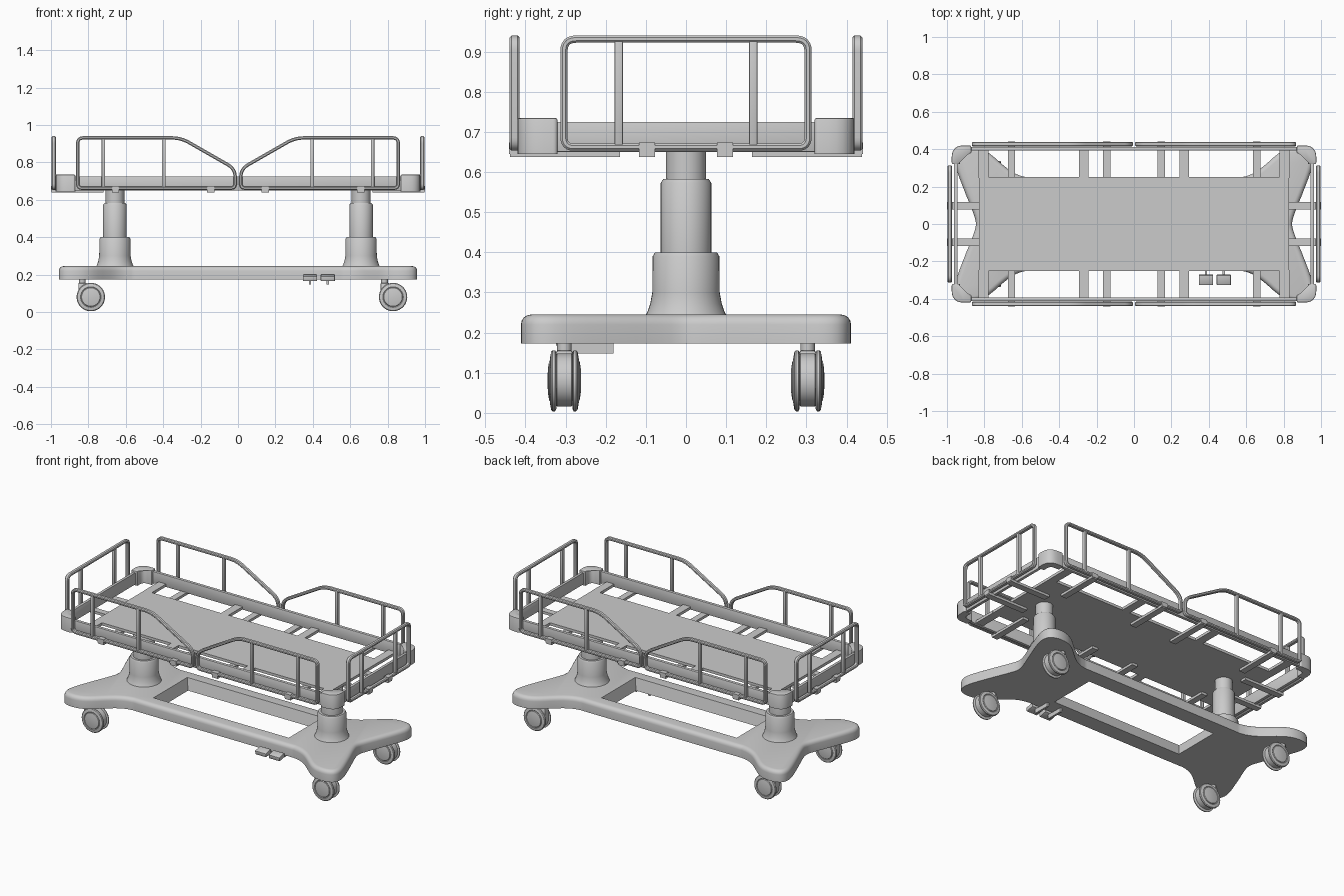
import bpy, bmesh, math
from mathutils import Vector, Matrix

if "Cube" in bpy.data.objects:
    bpy.data.objects.remove(bpy.data.objects["Cube"])

S = (-1, 1)


def finish(name, bm):
    bmesh.ops.recalc_face_normals(bm, faces=bm.faces)
    me = bpy.data.meshes.new(name)
    bm.to_mesh(me)
    bm.free()
    ob = bpy.data.objects.new(name, me)
    bpy.context.collection.objects.link(ob)
    smooth(ob)
    return ob


def smooth(ob):
    bpy.ops.object.select_all(action='DESELECT')
    ob.select_set(True)
    bpy.context.view_layer.objects.active = ob
    bpy.ops.object.shade_smooth_by_angle(angle=math.radians(35))


def box(name, x0, x1, y0, y1, z0, z1, bevel=0, tilt=0):
    bm = bmesh.new()
    bmesh.ops.create_cube(bm, size=1)
    bmesh.ops.scale(bm, verts=bm.verts, vec=(abs(x1 - x0), abs(y1 - y0), abs(z1 - z0)))
    if bevel:
        bmesh.ops.bevel(bm, geom=bm.edges[:], offset=bevel, segments=2, profile=0.5, affect='EDGES')
    bmesh.ops.rotate(bm, verts=bm.verts, matrix=Matrix.Rotation(tilt, 3, 'X'))
    bmesh.ops.translate(bm, verts=bm.verts, vec=((x0 + x1) / 2, (y0 + y1) / 2, (z0 + z1) / 2))
    return finish(name, bm)


def prism(name, pts, z0, z1, bevel, seg=4):
    """Extruded outline with a rounded top edge."""
    bm = bmesh.new()
    bot = [bm.verts.new((x, y, z0)) for x, y in pts]
    top = [bm.verts.new((x, y, z1)) for x, y in pts]
    n = len(pts)
    bm.faces.new(bot)
    cap = bm.faces.new(top)
    for i in range(n):
        j = (i + 1) % n
        bm.faces.new((bot[i], bot[j], top[j], top[i]))
    bmesh.ops.recalc_face_normals(bm, faces=bm.faces)
    bmesh.ops.bevel(bm, geom=cap.edges[:], offset=bevel, segments=seg, profile=0.5, affect='EDGES')
    return finish(name, bm)


def lathe(name, profile, loc, axis='Z', n=40):
    bm = bmesh.new()
    rings = []
    for r, h in profile:
        ring = []
        for k in range(n):
            a = 2 * math.pi * k / n
            u, v = r * math.cos(a), r * math.sin(a)
            p = (u, v, h) if axis == 'Z' else (u, h, v)
            ring.append(bm.verts.new(Vector(p) + Vector(loc)))
        rings.append(ring)
    for a, b in zip(rings, rings[1:]):
        for k in range(n):
            bm.faces.new((a[k], a[(k + 1) % n], b[(k + 1) % n], b[k]))
    bm.faces.new(rings[0])
    bm.faces.new(rings[-1])
    return finish(name, bm)


def fillet(corners, n=6):
    """Round each (x, y, radius) corner of a closed outline."""
    out = []
    for i, (x, y, r) in enumerate(corners):
        p = Vector((x, y))
        if not r:
            out.append(p)
            continue
        a = (Vector(corners[i - 1][:2]) - p).normalized() * r
        b = (Vector(corners[(i + 1) % len(corners)][:2]) - p).normalized() * r
        for k in range(n + 1):
            t = k / n
            out.append(p + a * (1 - t) ** 2 + b * t ** 2)
    return out


def hoop(name, path, place, half=0.009, deep=0.0125, c=0.005):
    """Closed tube frame in a vertical plane; place maps (along, depth, z)."""
    prof = [(half, deep - c), (half - c, deep), (c - half, deep), (-half, deep - c),
            (-half, c - deep), (c - half, -deep), (half - c, -deep), (half, c - deep)]
    bm = bmesh.new()
    rings, n = [], len(path)
    for i, p in enumerate(path):
        d1 = (p - path[i - 1]).normalized()
        d2 = (path[(i + 1) % n] - p).normalized()
        t = (d1 + d2).normalized()
        m = Vector((-t.y, t.x)) / max(0.3, t.dot(d1))
        rings.append([bm.verts.new(place(p.x + m.x * u, v, p.y + m.y * u)) for u, v in prof])
    for i in range(n):
        a, b = rings[i], rings[(i + 1) % n]
        for k in range(8):
            bm.faces.new((a[k], a[(k + 1) % 8], b[(k + 1) % 8], b[k]))
    return finish(name, bm)


# base: waisted outline with four lobes, smoothed from one quarter
q = [(0.86, 0.06), (0.90, 0.16), (0.945, 0.28), (0.958, 0.345), (0.942, 0.39), (0.895, 0.41),
     (0.83, 0.405), (0.77, 0.375), (0.70, 0.315), (0.64, 0.272), (0.57, 0.25), (0.45, 0.25)]
half = [(0.845, 0)] + q + [(-x, y) for x, y in q[::-1]] + [(-0.845, 0)]
ctrl = [Vector(p) for p in half + [(x, -y) for x, y in half[-2:0:-1]]]
outline = []
for i in range(len(ctrl)):
    a, b, c, d = (ctrl[(i + k) % len(ctrl)] for k in (-1, 0, 1, 2))
    for t in (0, 1 / 3, 2 / 3):
        outline.append(0.5 * (2 * b + (c - a) * t + (2 * a - 5 * b + 4 * c - d) * t * t
                              + (3 * b - a - 3 * c + d) * t ** 3))
base = prism("base", outline, 0.173, 0.245, 0.025)

# opening through the middle of the base, flared at the top
bm = bmesh.new()
bmesh.ops.create_cube(bm, size=2)
for v in bm.verts:
    f = 0.03 if v.co.z > 0 else 0
    v.co = (v.co.x * (0.45 + f), v.co.y * (0.145 + f), 0.21 + v.co.z * 0.06)
cutter = finish("base_cutter", bm)
cutter.hide_render = True
mod = base.modifiers.new("opening", 'BOOLEAN')
mod.operation, mod.object, mod.solver = 'DIFFERENCE', cutter, 'EXACT'
bpy.context.view_layer.objects.active = base
bpy.ops.object.modifier_apply(modifier=mod.name)
bpy.data.objects.remove(cutter)
smooth(base)

# telescopic lifting columns
for s in S:
    lathe("lift_column", [(0.102, 0.24), (0.096, 0.252), (0.089, 0.272), (0.084, 0.30), (0.083, 0.39),
                          (0.077, 0.40), (0.063, 0.40), (0.063, 0.573), (0.056, 0.583),
                          (0.05, 0.583), (0.05, 0.655)], (s * 0.658, 0, 0))

# twin-wheel casters, all trailing the same way
for s in S:
    for t in S:
        cx, cy = s * 0.808 + 0.021, t * 0.303
        for w in S:
            prof = [(0.07, 0.02), (0.076, 0.023), (0.076, 0.029), (0.072, 0.033), (0.055, 0.036),
                    (0.052, 0.034), (0.049, 0.038), (0.03, 0.041), (0.005, 0.042)]
            lathe("caster_wheel", [(r, h * w) for r, h in prof], (cx, cy, 0.08), 'Y')
        lathe("caster_housing", [(0.062, -0.021), (0.066, -0.018), (0.066, 0.018), (0.062, 0.021)],
              (cx, cy, 0.082), 'Y')
        box("caster_bracket", cx - 0.067, cx - 0.02, cy - 0.021, cy + 0.021, 0.08, 0.155, 0.005)
        lathe("caster_stem", [(0.018, 0.13), (0.018, 0.18)], (cx - 0.046, cy, 0), n=20)

# foot pedals
for x in (0.385, 0.48):
    box("pedal_arm", x - 0.006, x + 0.006, -0.285, -0.18, 0.148, 0.175)
    box("pedal_pad", x - 0.038, x + 0.038, -0.325, -0.272, 0.17, 0.195, 0.003, 0.2)

# mattress deck with side tabs
box("deck", -0.83, 0.83, -0.25, 0.25, 0.653, 0.67)
for s in S:
    for t in S:
        for x in (0.268, 0.805):
            box("deck_tab", s * x - 0.026, s * x + 0.026, t * 0.245, t * 0.40, 0.653, 0.67)

# surrounding frame boards and corner bumpers
for s in S:
    box("side_board", -0.88, 0.88, s * 0.392, s * 0.412, 0.65, 0.725, 0.003)
    box("end_board", s * 0.943, s * 0.962, -0.33, 0.33, 0.65, 0.725, 0.003)
    for t in S:
        shape = fillet([(0.87, 0.42, 0.012), (0.975, 0.42, 0.065), (0.975, 0.32, 0.012),
                        (0.93, 0.32, 0.005), (0.93, 0.378, 0.03), (0.87, 0.378, 0.005)])
        prism("corner_bumper", [(s * p.x, t * p.y) for p in shape], 0.645, 0.735, 0.006, 2)

# side rails: sloping hoop, two uprights, support bars and clips
rail = fillet([(0.857, 0.662, 0.025), (0.857, 0.931, 0.03), (0.305, 0.931, 0.05),
               (0.015, 0.765, 0.045), (0.015, 0.662, 0.025)])
for s in S:
    for t in S:
        y = t * 0.427
        hoop("side_rail", rail, lambda a, d, z: (s * a, y + d, z))
        for x in (0.397, 0.72):
            box("side_rail_upright", s * x - 0.009, s * x + 0.009, y - 0.011, y + 0.011, 0.66, 0.933, 0.003)
        for x in (0.145, 0.655):
            box("side_rail_support", s * x - 0.02, s * x + 0.02, t * 0.165, t * 0.438, 0.638, 0.654)
            box("side_rail_clip", s * x - 0.02, s * x + 0.02, t * 0.412, t * 0.441, 0.645, 0.673)

# head and foot panels
panel = fillet([(-0.304, 0.662, 0.025), (-0.304, 0.931, 0.03), (0.304, 0.931, 0.03), (0.304, 0.662, 0.025)])
for s in S:
    x = s * 0.985
    hoop("end_panel", panel, lambda a, d, z: (x + d, a, z))
    for t in S:
        box("end_panel_upright", x - 0.011, x + 0.011, t * 0.157, t * 0.178, 0.66, 0.933, 0.003)
        box("end_panel_support", s * 0.72, s * 0.998, t * 0.097 - 0.02, t * 0.097 + 0.02, 0.638, 0.654)
        box("end_panel_clip", s * 0.97, s * 1.0, t * 0.097 - 0.02, t * 0.097 + 0.02, 0.645, 0.673)
